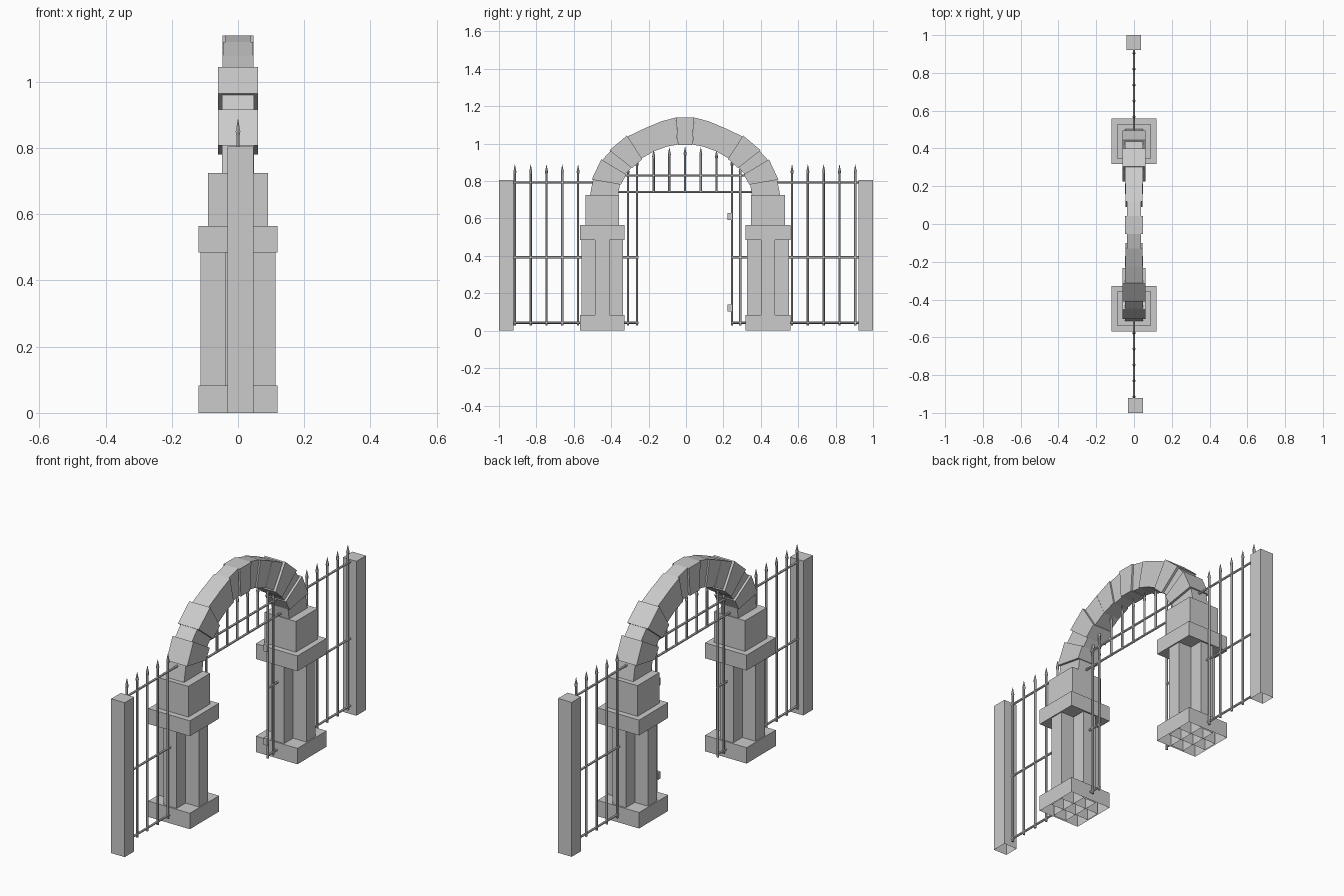
import bpy, bmesh, math
from mathutils import Matrix, Vector

cube = bpy.data.objects.get("Cube")
if cube:
    bpy.data.objects.remove(cube)

stone = bpy.data.materials.new("grey_stone")
stone.use_nodes = True
GREY = (0.6, 0.6, 0.6, 1)
stone.diffuse_color = GREY
stone.node_tree.nodes["Principled BSDF"].inputs["Base Color"].default_value = GREY

SHIFT = -0.005  # the arch sits slightly off the middle of the fence


def finish(name, bm):
    mesh = bpy.data.meshes.new(name)
    bm.normal_update()
    bm.to_mesh(mesh)
    bm.free()
    mesh.materials.append(stone)
    obj = bpy.data.objects.new(name, mesh)
    bpy.context.collection.objects.link(obj)
    return obj


def box(name, x, y, z, open_bottom=False):
    """Box from (low, high) ranges on each axis."""
    bm = bmesh.new()
    size = [b - a for a, b in (x, y, z)]
    mid = [(a + b) / 2 for a, b in (x, y, z)]
    bmesh.ops.create_cube(bm, size=1, matrix=Matrix.Translation(mid) @ Matrix.Diagonal((*size, 1)))
    if open_bottom:
        bm.normal_update()
        bmesh.ops.delete(bm, geom=[f for f in bm.faces if f.normal.z < -0.9], context="FACES")
    return finish(name, bm)


def add_tube(bm, start, end, r1, r2):
    start, end = Vector(start), Vector(end)
    way = end - start
    turn = way.to_track_quat("Z", "Y").to_matrix().to_4x4()
    bmesh.ops.create_cone(bm, cap_ends=True, segments=6, radius1=r1, radius2=r2,
                          depth=way.length, matrix=Matrix.Translation((start + end) / 2) @ turn)


def spiked_bar(name, y, low, high):
    bm = bmesh.new()
    neck = high - 0.05
    add_tube(bm, (0, y, low), (0, y, neck), 0.006, 0.006)
    add_tube(bm, (0, y, neck), (0, y, neck + 0.012), 0.006, 0.008)
    add_tube(bm, (0, y, neck + 0.012), (0, y, high), 0.008, 0.0005)
    finish(name, bm)


def rail(name, y1, y2, z):
    bm = bmesh.new()
    add_tube(bm, (0, y1, z), (0, y2, z), 0.006, 0.006)
    finish(name, bm)


def voussoir(name, quad, half):
    """Wedge stone: a side outline in y, z extruded across x."""
    bm = bmesh.new()
    face = bm.faces.new([bm.verts.new((-half, y, z)) for y, z in quad])
    moved = bmesh.ops.extrude_face_region(bm, geom=[face])["geom"]
    bmesh.ops.translate(bm, vec=(2 * half, 0, 0),
                        verts=[v for v in moved if isinstance(v, bmesh.types.BMVert)])
    bmesh.ops.recalc_face_normals(bm, faces=bm.faces)
    finish(name, bm)


# Arch joints from the keystone down to the springing, as (y, z)
OUTER = [(.048, 1.14), (.125, 1.12), (.22, 1.08), (.31, 1.037), (.397, .963),
         (.445, .91), (.492, .81), (.508, .725)]
INNER = [(.04, .995), (.095, .985), (.165, .96), (.235, .92), (.285, .875),
         (.32, .835), (.348, .785), (.357, .725)]
HALF_WIDTHS = [.038, .046, .047, .06, .048, .06, .048]

for side, tag in ((1, "back"), (-1, "front")):
    def span(a, b, s=side):
        return tuple(sorted((s * a, s * b)))

    # End post
    lean = -0.002 if side > 0 else 0.008
    box(f"{tag}_end_post", (lean - .039, lean + .039), span(.922, 1), (0, .805), True)

    # Pier: plinth, cross-shaped shaft, cap and upper block
    c = side * 0.443 + SHIFT
    def around(h):
        return (c - h, c + h)
    box(f"{tag}_plinth", (-.12, .12), around(.12), (0, .083), True)
    box(f"{tag}_shaft_across", (-.114, .114), around(.038), (0, .485), True)
    box(f"{tag}_shaft_along", (-.038, .038), around(.112), (0, .485), True)
    box(f"{tag}_cap", (-.12, .12), around(.12), (.485, .565))
    box(f"{tag}_upper_block", (-.09, .09), around(.09), (.565, .725))

    # Arch stones, the wide ones standing slightly proud
    for i, half in enumerate(HALF_WIDTHS):
        quad = [OUTER[i], OUTER[i + 1], INNER[i + 1], INNER[i]]
        mid_y = sum(p[0] for p in quad) / 4
        mid_z = sum(p[1] for p in quad) / 4
        grow = 1.08 if half > .05 else 1.0
        quad = [(side * (mid_y + (y - mid_y) * grow) + SHIFT, mid_z + (z - mid_z) * grow)
                for y, z in quad]
        voussoir(f"{tag}_arch_stone_{i + 1}", quad, half)

    # Fence bars and rails
    for i in range(5):
        spiked_bar(f"{tag}_fence_bar_{i + 1}", side * (.91 - i * .0845) + SHIFT, .027, .888)
    spiked_bar(f"{tag}_inner_bar", side * .3 + SHIFT * 2, .027, .888)
    spiked_bar(f"{tag}_gate_bar", side * .254 + SHIFT * 1.6, .027, .93)
    for name, z, inner in (("top", .793, .45), ("middle", .393, .25), ("bottom", .043, .25)):
        rail(f"{tag}_{name}_rail", side * .925, side * inner + SHIFT, z)

# Keystone
voussoir("keystone", [(y + SHIFT, z) for y, z in
         ((-.048, 1.14), (.048, 1.14), (.038, .993), (-.038, .993))], .047)

# Grille under the arch
rail("grille_lower_rail", -.39, .38, .742)
rail("grille_upper_rail", -.35, .34, .83)
for i in range(-2, 3):
    spiked_bar(f"grille_bar_{i + 3}", i * .084 + SHIFT, .738, .985 - .004 * i * i)

# Hinge lugs on the back gate bar
for name, z in (("lower", .122), ("upper", .61)):
    box(f"{name}_hinge_lug", (-.01, .01), (.223, .243), (z - .018, z + .018))
